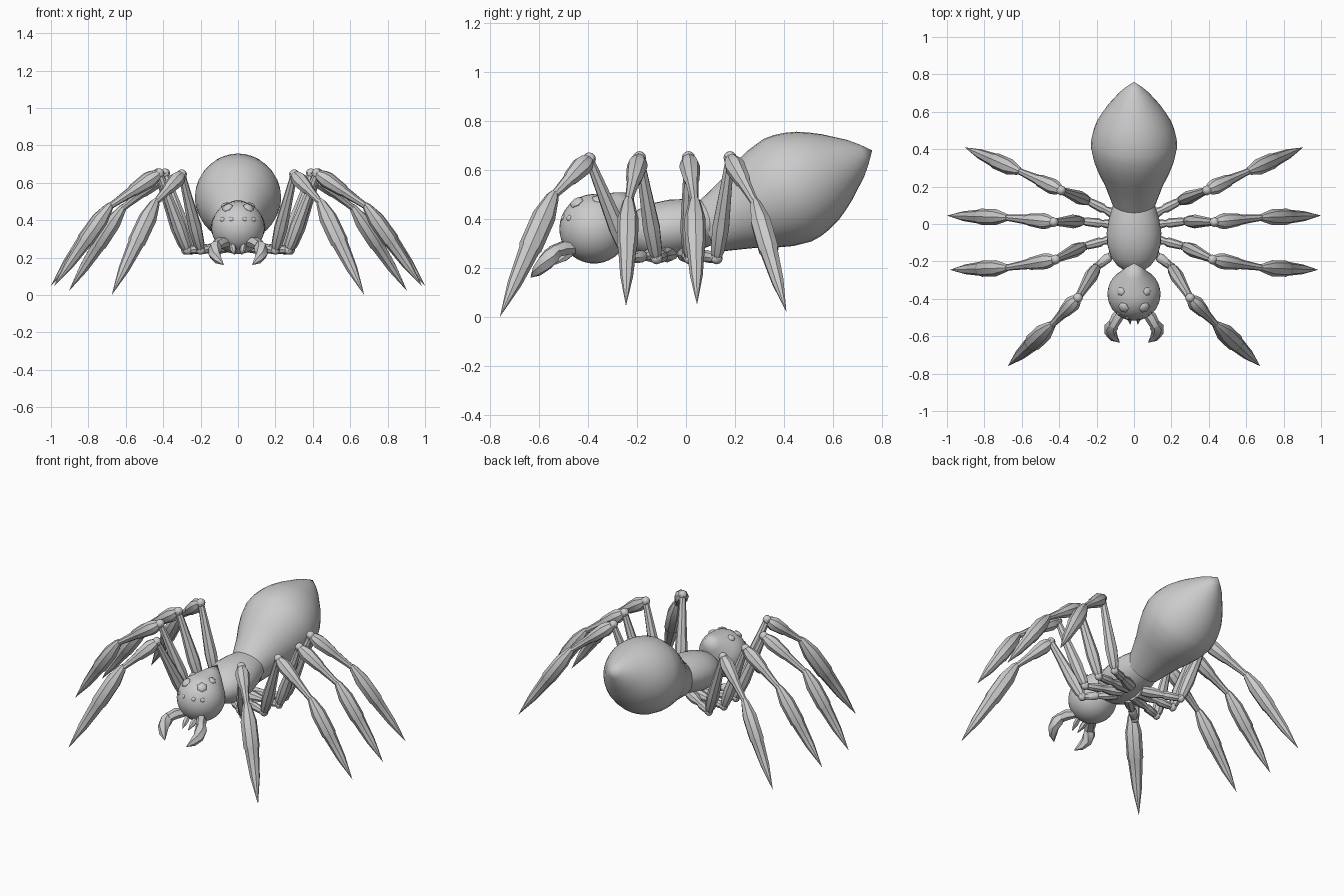
import bpy, bmesh, math
from mathutils import Vector, Matrix

if "Cube" in bpy.data.objects:
    bpy.data.objects.remove(bpy.data.objects["Cube"])


def finish(name, bm, mirror, angle=40):
    bmesh.ops.recalc_face_normals(bm, faces=bm.faces)
    me = bpy.data.meshes.new(name)
    bm.to_mesh(me)
    bm.free()
    for p in me.polygons:
        p.use_smooth = True
    me.set_sharp_from_angle(angle=math.radians(angle))
    ob = bpy.data.objects.new(name, me)
    bpy.context.collection.objects.link(ob)
    if mirror:
        ob.modifiers.new("mirror", 'MIRROR').use_mirror_merge = False
    return ob


def tube(name, pts, radii, sides, mirror=False, widen=1.0, angle=40):
    """Rings of given radii along a path, closed at both ends."""
    pts = [Vector(p) for p in pts]
    bm = bmesh.new()
    rings = []
    for i, (p, r) in enumerate(zip(pts, radii)):
        t = (pts[min(i + 1, len(pts) - 1)] - pts[max(i - 1, 0)]).normalized()
        u = t.cross(Vector((0, 0, 1))).normalized()
        v = u.cross(t)
        rings.append([bm.verts.new(p + (u * math.cos(a) * widen + v * math.sin(a)) * r)
                      for a in (2 * math.pi * k / sides for k in range(sides))])
    for A, B in zip(rings, rings[1:]):
        for k in range(sides):
            j = (k + 1) % sides
            bm.faces.new((A[k], A[j], B[j], B[k]))
    bm.faces.new(rings[0])
    bm.faces.new(rings[-1])
    bmesh.ops.remove_doubles(bm, verts=bm.verts, dist=0.0004)
    return finish(name, bm, mirror, angle)


def spindle(name, a, b, profile, sides, **kw):
    """Lathed part from a to b; profile holds (fraction, radius)."""
    a, b = Vector(a), Vector(b)
    return tube(name, [a.lerp(b, f) for f, r in profile], [r for f, r in profile], sides, **kw)


def ball(name, loc, r, seg, flat=1.0, direction=(0, 0, 1)):
    bm = bmesh.new()
    rot = Vector(direction).to_track_quat('Z', 'Y').to_matrix().to_4x4()
    bmesh.ops.create_uvsphere(bm, u_segments=seg, v_segments=6, radius=r,
                              matrix=Matrix.Translation(loc) @ rot @ Matrix.Diagonal((1, 1, flat, 1)))
    return finish(name, bm, True)


# abdomen: tilted teardrop
spindle("abdomen", (0, .08, .36), (0, .76, .68),
        [(0, .105), (.09, .128), (.2, .157), (.3, .191), (.39, .216), (.49, .231), (.55, .228),
         (.61, .217), (.67, .201), (.73, .176), (.79, .147), (.85, .112), (.9, .083), (.95, .045), (1, 0)], 32)

# thorax
spindle("thorax", (0, -.25, .33), (0, .12, .39),
        [(0, .04), (.08, .073), (.2, .1), (.38, .115), (.55, .118), (.75, .108), (.9, .095), (1, .085)],
        32, widen=1.24)

# head: ball running out into a rear point
C = Vector((0, -.375, .36))
back = Vector((0, .165, .147)).normalized()
R = .142
pts, rad = [], []
for k in range(13):
    th = math.pi * (1 - k * 50 / 12 / 68)
    th = math.radians(180 - k * 128 / 12)
    pts.append(C + back * R * math.cos(th))
    rad.append(R * math.sin(th))
pts += [C + back * .16, C + back * .222]
rad += [.055, 0]
tube("head", pts, rad, 28)

# eyes
for i, (d, r) in enumerate([((.07, .015, .12), .024), ((.055, -.07, .105), .031),
                            ((.035, -.125, .045), .013), ((.085, -.105, .045), .014)]):
    d = Vector(d).normalized()
    ball(f"eye_pair_{i + 1}", C + d * (R - .002), r, 6, .5, d)

# fangs and small mouth feelers
tube("fang_base", [(.06, -.46, .28), (.09, -.50, .28), (.115, -.545, .265)], [.025, .032, .028], 6, True)
tube("fang", [(.11, -.53, .275), (.122, -.55, .25), (.125, -.58, .215), (.105, -.61, .185), (.075, -.635, .16)],
     [.026, .037, .033, .022, 0], 6, True)
spindle("mouth_feeler", (.03, -.46, .27), (.02, -.535, .215), [(0, .016), (.5, .017), (1, .002)], 6, mirror=True)

# legs: body joint, lower joint, knee, shin joint, foot tip
legs = {
    "front_leg": [(.04, -.10, .26), (.20, -.23, .24), (.30, -.395, .645), (.445, -.545, .49), (.675, -.76, 0)],
    "second_leg": [(.04, -.06, .26), (.27, -.12, .24), (.42, -.19, .65), (.69, -.235, .47), (.985, -.245, .045)],
    "third_leg": [(.04, -.01, .26), (.28, .015, .24), (.43, .01, .65), (.69, .035, .47), (1.0, .045, .05)],
    "rear_leg": [(.04, .02, .26), (.25, .125, .24), (.39, .18, .65), (.62, .285, .46), (.905, .41, .02)],
}
for name, (hip, low, knee, shin, tip) in legs.items():
    spindle(name + "_coxa", hip, low,
            [(0, .03), (.3, .032), (.55, .018), (.62, .026), (.9, .022), (1, .014)], 8, mirror=True)
    ball(name + "_lower_joint", low, .025, 8)
    spindle(name + "_femur", low, knee,
            [(0, .018), (.08, .03), (.3, .037), (.65, .027), (.93, .02), (1, .018)], 8, mirror=True)
    ball(name + "_knee", knee, .027, 8)
    spindle(name + "_patella", knee, shin,
            [(0, .022), (.1, .036), (.2, .043), (.5, .033), (.55, .027), (.85, .019), (1, .017)], 8, mirror=True)
    # shin: flared collar, ring, then spear point
    w = 1.12 if name == "front_leg" else 1
    spindle(name + "_shin", shin, tip,
            [(-.04, .014), (0, .024 * w), (.16, .043 * w), (.42, .043 * w), (.44, .038 * w),
             (.72, .026 * w), (1, 0)], 8, mirror=True, angle=25)
